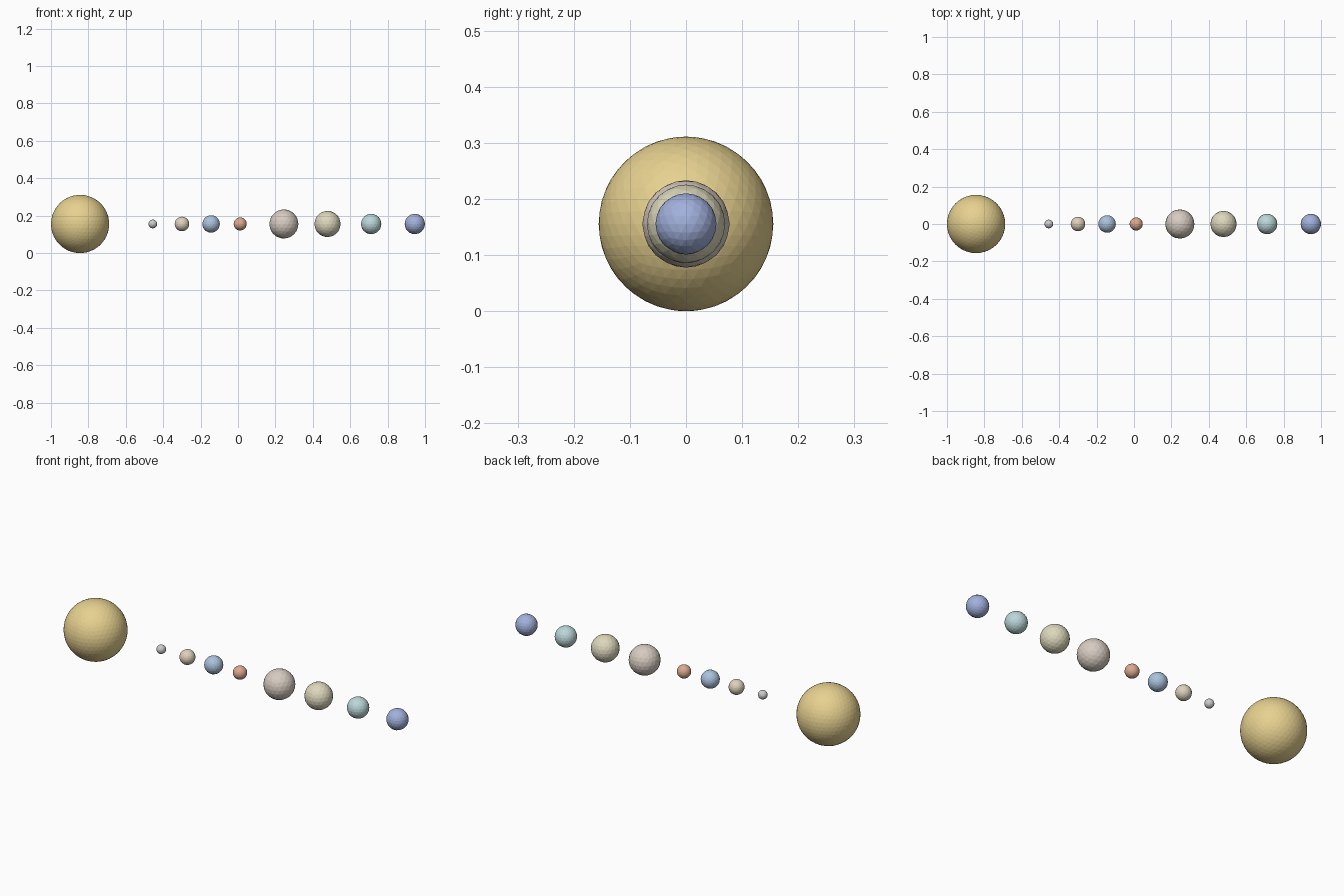
import bpy

if "Cube" in bpy.data.objects:
    bpy.data.objects.remove(bpy.data.objects["Cube"])

U = 0.15564  # radius of the big star; all spacing follows from it

# name, gap from the previous centre (in U), radius (in U), subdivisions, colour
BODIES = [
    ("sun",                0.0, 1.0,   4, (0.80, 0.64, 0.28)),
    ("small_grey_planet",  2.5, 0.15,  3, (0.58, 0.58, 0.58)),
    ("tan_planet",         1.0, 0.25,  3, (0.72, 0.64, 0.50)),
    ("blue_planet",        1.0, 0.30,  3, (0.40, 0.54, 0.72)),
    ("red_planet",         1.0, 0.225, 3, (0.72, 0.40, 0.28)),
    ("giant_brown_planet", 1.5, 0.50,  3, (0.68, 0.60, 0.53)),
    ("pale_yellow_planet", 1.5, 0.45,  3, (0.72, 0.68, 0.50)),
    ("teal_planet",        1.5, 0.35,  3, (0.50, 0.68, 0.70)),
    ("indigo_planet",      1.5, 0.35,  3, (0.36, 0.44, 0.72)),
]


def add_body(name, x, radius, subdivisions, color):
    bpy.ops.mesh.primitive_ico_sphere_add(
        subdivisions=subdivisions, radius=radius, location=(x, 0, U))
    obj = bpy.context.object
    obj.name = name
    mat = bpy.data.materials.new(name + "_color")
    mat.diffuse_color = (*color, 1)
    mat.use_nodes = True
    mat.node_tree.nodes["Principled BSDF"].inputs["Base Color"].default_value = mat.diffuse_color
    obj.data.materials.append(mat)


# Row of flat-faceted spheres from the sun outwards
x = -1 + U
for name, gap, radius, subdivisions, color in BODIES:
    x += gap * U
    add_body(name, x, radius * U, subdivisions, color)
